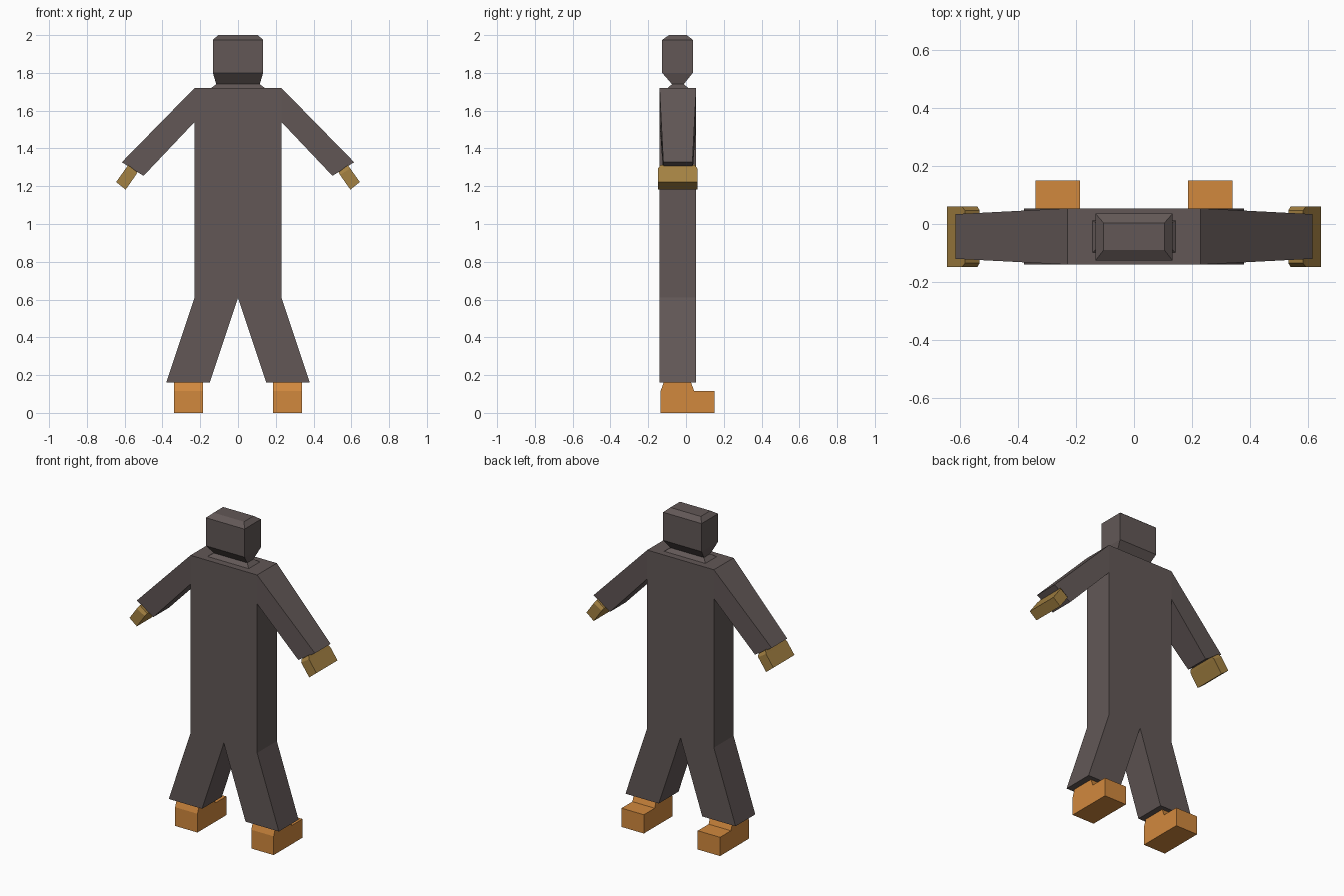
import bpy, bmesh

cube = bpy.data.objects.get("Cube")
if cube:
    bpy.data.objects.remove(cube, do_unlink=True)


def material(name, rgb):
    m = bpy.data.materials.new(name)
    m.use_nodes = True
    m.diffuse_color = (*rgb, 1)
    m.node_tree.nodes["Principled BSDF"].inputs["Base Color"].default_value = (*rgb, 1)
    return m


cloth = material("dark grey brown", (0.122, 0.097, 0.094))
boot = material("orange", (0.64, 0.25, 0.048))
glove = material("ochre", (0.37, 0.22, 0.055))


def loft(name, mat, rings, side=1):
    """Skin four-sided rings, each given as (outer xz, inner xz, back and front y)."""
    bm = bmesh.new()
    loops = []
    for (px, pz), (qx, qz), (y0, y1) in rings:
        corners = [(px, y0, pz), (px, y1, pz), (qx, y1, qz), (qx, y0, qz)]
        loops.append([bm.verts.new((side * x, y, z)) for x, y, z in corners])
    for a, b in zip(loops, loops[1:]):
        for i in range(4):
            j = (i + 1) % 4
            bm.faces.new((a[i], a[j], b[j], b[i]))
    bm.faces.new(loops[0])
    bm.faces.new(loops[-1])
    bmesh.ops.recalc_face_normals(bm, faces=bm.faces)
    mesh = bpy.data.meshes.new(name)
    bm.to_mesh(mesh)
    bm.free()
    mesh.materials.append(mat)
    obj = bpy.data.objects.new(name, mesh)
    bpy.context.collection.objects.link(obj)
    return obj


def level(w, z, y0, y1):
    """A horizontal ring centred on x = 0."""
    return ((w, z), (-w, z), (y0, y1))


DEPTH = (-0.14, 0.054)
HAND = (-0.148, 0.06)

# Torso
loft("torso", cloth, [level(0.23, 0.61, *DEPTH), level(0.23, 1.72, *DEPTH)])

# Hooded head with a flared collar and chamfered crown
loft("head", cloth, [
    level(0.145, 1.718, -0.1, 0.015),
    level(0.115, 1.74, -0.074, -0.012),
    level(0.133, 1.8, -0.126, 0.036),
    level(0.133, 1.975, -0.126, 0.036),
    level(0.105, 2.0, -0.09, 0.004),
])

for label, s in (("left", 1), ("right", -1)):
    # Splayed trouser leg
    loft(label + "_leg", cloth, [
        ((0.23, 0.61), (0, 0.61), DEPTH),
        ((0.38, 0.16), (0.15, 0.16), DEPTH),
    ], s)
    # Tapered sleeve
    loft(label + "_arm", cloth, [
        ((0.23, 1.72), (0.23, 1.54), DEPTH),
        ((0.615, 1.327), (0.5, 1.255), (-0.12, 0.034)),
    ], s)
    # Wide hand, narrowed at the wrist
    loft(label + "_hand", glove, [
        ((0.582, 1.312), (0.532, 1.274), (-0.135, 0.047)),
        ((0.594, 1.294), (0.54, 1.26), HAND),
        ((0.645, 1.222), (0.595, 1.182), HAND),
    ], s)
    # Foot and ankle
    loft(label + "_foot", boot, [
        ((0.34, 0), (0.186, 0), (-0.134, 0.15)),
        ((0.34, 0.117), (0.186, 0.117), (-0.134, 0.15)),
    ], s)
    loft(label + "_ankle", boot, [
        ((0.34, 0.117), (0.186, 0.117), (-0.134, 0.043)),
        ((0.34, 0.162), (0.186, 0.162), (-0.118, 0.026)),
    ], s)
